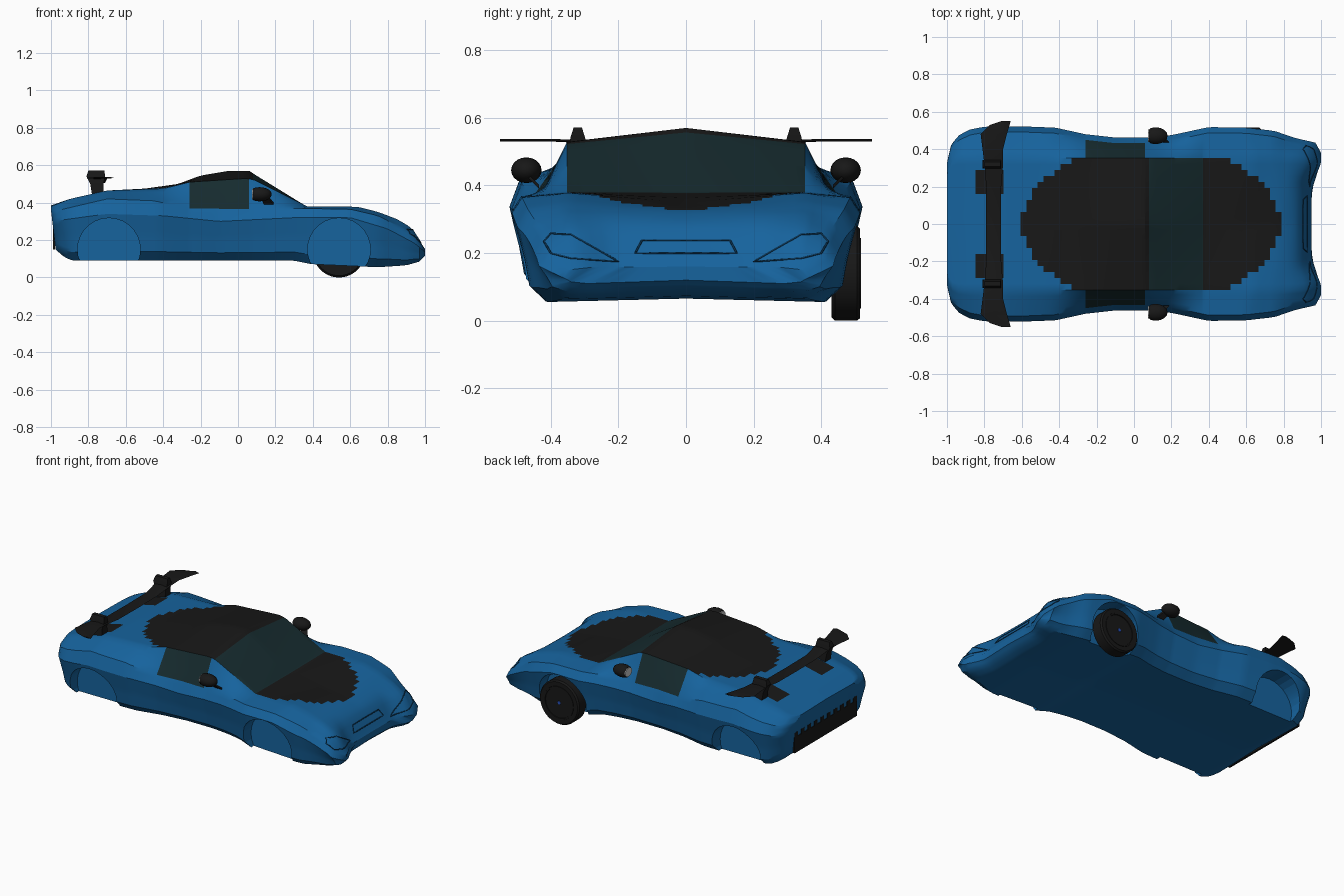
import bpy, bmesh, math
from mathutils import Vector

if "Cube" in bpy.data.objects:
    bpy.data.objects.remove(bpy.data.objects["Cube"])


def material(name, rgb):
    m = bpy.data.materials.new(name)
    m.diffuse_color = (*rgb, 1)
    m.use_nodes = True
    m.node_tree.nodes["Principled BSDF"].inputs["Base Color"].default_value = m.diffuse_color
    return m


BLUE = material("blue_paint", (0.008, 0.125, 0.34))
DARK = material("dark_blue_seam", (0.003, 0.035, 0.09))
BLACK = material("black", (0.009, 0.009, 0.009))
GLASS = material("tinted_glass", (0.008, 0.024, 0.028))
SILVER = material("mirror_silver", (0.6, 0.6, 0.6))
HUB = material("hub_blue", (0.02, 0.08, 0.5))


def add(name, bm, mats, angle=35):
    bmesh.ops.remove_doubles(bm, verts=bm.verts, dist=1e-5)
    bmesh.ops.recalc_face_normals(bm, faces=bm.faces)
    me = bpy.data.meshes.new(name)
    bm.to_mesh(me)
    bm.free()
    ob = bpy.data.objects.new(name, me)
    bpy.context.collection.objects.link(ob)
    for m in mats:
        me.materials.append(m)
    smooth(ob, angle)
    return ob


def smooth(ob, angle=35):
    bpy.ops.object.select_all(action='DESELECT')
    ob.select_set(True)
    bpy.context.view_layer.objects.active = ob
    bpy.ops.object.shade_smooth_by_angle(angle=math.radians(angle))


def interp(table, x):
    for (a, p), (b, q) in zip(table, table[1:]):
        if x <= b:
            return p + (q - p) * max(0, (x - a) / (b - a))
    return table[-1][1]


def step(a, b, x):
    t = min(1, max(0, (x - a) / (b - a)))
    return t * t * (3 - 2 * t)


def prism(bm, outline, offset):
    f = bm.faces.new([bm.verts.new(p) for p in outline])
    ext = bmesh.ops.extrude_face_region(bm, geom=[f])["geom"]
    bmesh.ops.translate(bm, vec=offset, verts=[v for v in ext if isinstance(v, bmesh.types.BMVert)])
    if f.is_valid is False:
        bm.faces.new([bm.verts.new(p) for p in outline])


# body profiles along the length
CENTRE = [(-1, .385), (-.9, .42), (-.7, .465), (-.5, .475), (-.32, .5), (-.2, .545), (-.05, .57), (.06, .57),
          (.09, .55), (.37, .378), (.55, .362), (.78, .33), (.9, .28), (.96, .22), (1, .16)]
EDGE = [(-1, .38), (-.9, .42), (-.7, .465), (-.4, .475), (-.26, .51), (.05, .53), (.09, .52), (.37, .38),
        (.64, .378), (.75, .35), (.85, .312), (.93, .265), (1, .158)]
SHOULDER = [(-1, .35), (-.7, .42), (-.45, .41), (-.26, .37), (.06, .365), (.3, .37), (.6, .365), (.75, .33),
            (.93, .235), (1, .15)]
MIDDLE = [(-1, .3), (-.7, .34), (-.4, .33), (-.1, .3), (.3, .32), (.6, .32), (.8, .26), (.95, .18), (1, .135)]
BOTTOM = [(-1, .15), (-.96, .11), (-.9, .09), (.3, .09), (.4, .07), (.75, .055), (.9, .065), (.97, .085), (1, .11)]
WIDTH = [(-1, .36), (-.985, .42), (-.95, .47), (-.88, .505), (-.8, .52), (-.6, .522), (-.42, .515), (-.26, .48),
         (-.1, .462), (.08, .462), (.2, .475), (.4, .518), (.6, .515), (.75, .498), (.86, .46), (.97, .435), (1, .38)]
SEGS = [11, 4, 3, 4, 4, 2, 8]


def half_section(x):
    w, zm, zb = interp(WIDTH, x), interp(MIDDLE, x), interp(BOTTOM, x)
    ctrl = [(0, interp(CENTRE, x)), (min(.352, w - .1), interp(EDGE, x)), (w - .03, interp(SHOULDER, x)), (w, zm),
            (w - .025, zb + .55 * (zm - zb)), (w - .04, zb + .2 * (zm - zb)), (w - .09, zb), (0, zb + .01)]
    pts = [ctrl[0]]
    for (y0, z0), (y1, z1), n in zip(ctrl, ctrl[1:], SEGS):
        pts += [(y0 + (y1 - y0) * i / n, z0 + (z1 - z0) * i / n) for i in range(1, n + 1)]
    return pts


def place(x, y, z):
    # nose is hollowed between the headlights, tail leans inward at the bottom
    front = -.05 * step(.8, 1, x) * (1 - step(.2, .34, abs(y)))
    back = .12 * max(0, .36 - z) * step(-.8, -1, x)
    return x + front + back, y, z


def face_material(x, y, k):
    if k < 11:
        if .08 < x < .37:
            return 2
        if ((x - .09) / .69) ** 2 + (y / .42) ** 2 < 1:
            return 1
        if -.86 < x < -.69 and .16 < abs(y) < .3:
            return 1
    elif k < 15 and -.26 < x < .06:
        return 2
    return 0


# body shell
xs = sorted({round(-1 + 2 * i / 66, 4) for i in range(67)} | {-.985, .985, .08, .37, -.26, .06})
bm = bmesh.new()
rings = []
for x in xs:
    h = half_section(x)
    full = h + [(-y, z) for y, z in h[-2:0:-1]]
    rings.append([bm.verts.new(place(x, y, z)) for y, z in full])
N = len(rings[0])
for a, b in zip(rings, rings[1:]):
    for i in range(N):
        j = (i + 1) % N
        f = bm.faces.new((a[i], a[j], b[j], b[i]))
        c = f.calc_center_median()
        f.material_index = face_material(c.x, c.y, min(i, N - 1 - i))
for r in (rings[0], rings[-1]):
    for k in range(18):
        for idx in ((k, k + 1, 35 - k, 36 - k), [(N - i) % N for i in (k, k + 1, 35 - k, 36 - k)]):
            bm.faces.new([r[i] for i in dict.fromkeys(idx)])
body = add("body", bm, [BLUE, BLACK, GLASS], 30)

# wheel wells cut into both sides
for x in (-.69, .54):
    for s in (-1, 1):
        bpy.ops.mesh.primitive_cylinder_add(vertices=28, radius=.168, depth=.3, location=(x, s * .55, .15),
                                            rotation=(math.pi / 2, 0, 0))
        cutter = bpy.context.object
        cutter.data.materials.append(BLUE)
        mod = body.modifiers.new("well", 'BOOLEAN')
        mod.operation, mod.solver, mod.object = 'DIFFERENCE', 'EXACT', cutter
        bpy.context.view_layer.objects.active = body
        bpy.ops.object.modifier_apply(modifier=mod.name)
        bpy.data.objects.remove(cutter)
smooth(body, 30)
bpy.context.view_layer.update()


# seam lines projected on the nose
def seam(name, outline):
    pts = []
    for (y0, z0), (y1, z1) in zip(outline, outline[1:] + outline[:1]):
        for i in range(6):
            t = i / 6
            hit, loc, _, _ = body.ray_cast(Vector((2, y0 + (y1 - y0) * t, z0 + (z1 - z0) * t)), Vector((-1, 0, 0)))
            if hit:
                pts.append(loc)
    cu = bpy.data.curves.new(name, 'CURVE')
    cu.dimensions, cu.bevel_depth, cu.bevel_resolution = '3D', .003, 1
    sp = cu.splines.new('POLY')
    sp.points.add(len(pts) - 1)
    for p, q in zip(sp.points, pts):
        p.co = (*q, 1)
    sp.use_cyclic_u = True
    cu.materials.append(DARK)
    bpy.context.collection.objects.link(bpy.data.objects.new(name, cu))


for s in (-1, 1):
    seam("headlight_outline", [(s * y, z) for y, z in
         ((.2, .175), (.26, .21), (.34, .255), (.4, .258), (.42, .235), (.4, .2), (.34, .185))])
seam("nose_intake_outline", [(-.15, .2), (-.13, .238), (.13, .238), (.15, .2)])

# rear grille
bm = bmesh.new()
for i in range(-9, 10):
    h = .1 + .03 * (i % 2)
    prism(bm, [(-.978, i * .033 - .017, .15), (-.978, i * .033 + .017, .15),
               (-.978, i * .033 + .017, .15 + h), (-.978, i * .033 - .017, .15 + h)], (-.012, 0, 0))
add("rear_grille", bm, [BLACK])

# rear wing blade
WING = [(0, -.79, -.71, .505), (.2, -.79, -.71, .507), (.32, -.8, -.7, .528), (.4, -.81, -.7, .532),
        (.48, -.82, -.68, .532), (.53, -.77, -.665, .532), (.55, -.71, -.66, .532)]
bm = bmesh.new()
rows = [(-y, a, b, z) for y, a, b, z in WING[:0:-1]] + WING
loops = [[bm.verts.new(p) for p in ((a, y, z), (a * .5 + b * .5, y, z + .006), (b, y, z), (a * .5 + b * .5, y, z - .002))]
         for y, a, b, z in rows]
for p, q in zip(loops, loops[1:]):
    for i in range(4):
        bm.faces.new((p[i], p[i - 1], q[i - 1], q[i]))
bm.faces.new(loops[0])
bm.faces.new(loops[-1])
add("rear_wing", bm, [BLACK])

# wing uprights
bm = bmesh.new()
for s in (-1, 1):
    r = [[bm.verts.new((x, s * .32 + y, z)) for x, y in ((x0, -w), (x1, -w), (x1, w), (x0, w))]
         for x0, x1, w, z in ((-.78, -.72, .03, .44), (-.79, -.72, .025, .5), (-.81, -.71, .022, .54), (-.8, -.715, .012, .572))]
    for p, q in zip(r, r[1:]):
        for i in range(4):
            bm.faces.new((p[i], p[i - 1], q[i - 1], q[i]))
    bm.faces.new(r[0])
    bm.faces.new(r[-1])
add("wing_uprights", bm, [BLACK])

# side mirrors
for s in (-1, 1):
    bm = bmesh.new()
    bmesh.ops.create_uvsphere(bm, u_segments=16, v_segments=10, radius=1)
    for v in bm.verts:
        x = max(v.co.x, -.55)
        v.co = (.115 + x * .065, s * .472 + v.co.y * .045, .445 + v.co.z * .038)
    prism(bm, [(.12, s * .47, .425), (.16, s * .47, .425), (.19, s * .435, .39), (.14, s * .435, .39)], (0, 0, .012))
    add("side_mirror", bm, [BLACK])
    bpy.ops.mesh.primitive_cylinder_add(vertices=16, radius=1, depth=.006, location=(.078, s * .472, .445),
                                        rotation=(0, math.pi / 2, 0))
    glass = bpy.context.object
    glass.name = "mirror_glass"
    glass.scale = (.028, .034, 1)
    glass.data.materials.append(SILVER)


# single front wheel, lathed around its axle
def lathe(name, profile, mat, n=40):
    bm = bmesh.new()
    r = [[bm.verts.new((.54 + rad * math.cos(2 * math.pi * i / n), y, .14 + rad * math.sin(2 * math.pi * i / n)))
          for i in range(n)] for rad, y in profile]
    for p, q in zip(r, r[1:]):
        for i in range(n):
            bm.faces.new((p[i], p[i - 1], q[i - 1], q[i]))
    bm.faces.new(r[0])
    bm.faces.new(r[-1])
    return add(name, bm, [mat])


lathe("tyre", [(.1, .43), (.13, .43), (.14, .44), (.14, .505), (.132, .515), (.105, .515), (.1, .48)], BLACK)
lathe("rim", [(.104, .512), (.104, .517), (.096, .517), (.092, .488), (.03, .485)], BLACK)
lathe("hub_cap", [(.014, .49), (.014, .51), (.01, .513)], HUB, 16)
bm = bmesh.new()
for k in range(10):
    a = 2 * math.pi * k / 10
    d, t = Vector((math.cos(a), 0, math.sin(a))), Vector((-math.sin(a), 0, math.cos(a)))
    c = Vector((.54, .49, .14))
    prism(bm, [c + d * .01 - t * .006, c + d * .098 - t * .008, c + d * .098 + t * .008, c + d * .01 + t * .006], (0, .018, 0))
add("wheel_spokes", bm, [BLACK])
